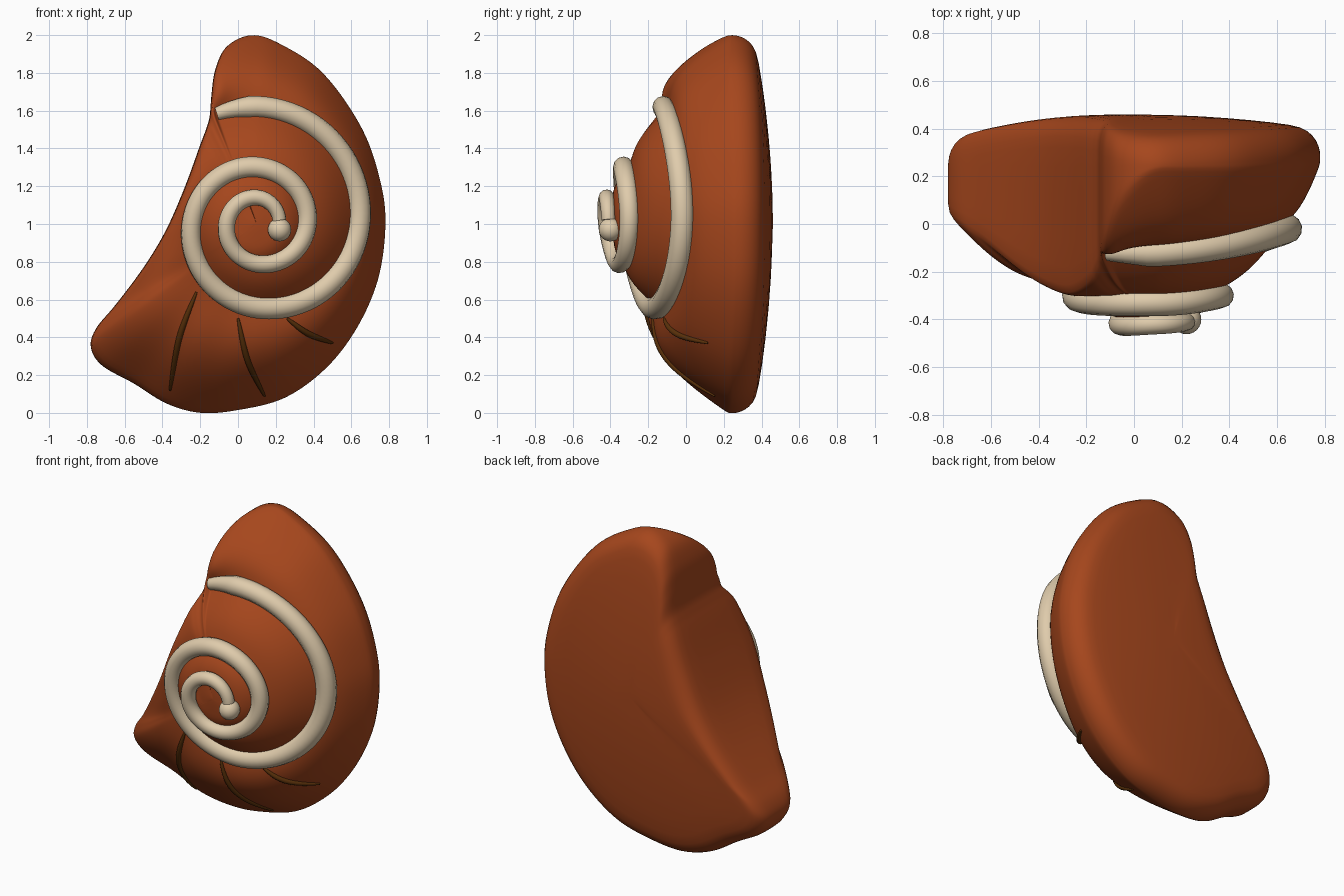
import bpy, bmesh, math
from mathutils import Vector
from mathutils.bvhtree import BVHTree

cube = bpy.data.objects.get("Cube")
if cube:
    bpy.data.objects.remove(cube, do_unlink=True)

CX, CZ = 0.1, 1.0  # axis of the spiral


def material(name, color):
    m = bpy.data.materials.new(name)
    m.use_nodes = True
    m.diffuse_color = (*color, 1)
    bsdf = m.node_tree.nodes["Principled BSDF"]
    bsdf.inputs["Base Color"].default_value = (*color, 1)
    bsdf.inputs["Roughness"].default_value = 0.7
    return m


rust = material("rust_shell", (0.38, 0.062, 0.012))
cream = material("cream_spiral", (0.74, 0.60, 0.41))
brown = material("dark_brown", (0.10, 0.03, 0.003))


def catmull(pts, steps, closed=False):
    """Smooth path through a few points."""
    pts = [Vector(p) for p in pts]
    n, out = len(pts), []
    for i in range(n if closed else n - 1):
        if closed:
            a, b, c, d = (pts[(i + k) % n] for k in (-1, 0, 1, 2))
        else:
            a, b, c, d = (pts[min(max(i + k, 0), n - 1)] for k in (-1, 0, 1, 2))
        for s in range(steps):
            t = s / steps
            out.append(0.5 * (2 * b + (c - a) * t + (2 * a - 5 * b + 4 * c - d) * t * t
                              + (3 * b - a - 3 * c + d) * t ** 3))
    if not closed:
        out.append(pts[-1])
    return out


# Spiral, one entry per quarter turn: distance from axis, depth, tube radius
QUARTERS = [(0.62, -0.12, 0.058), (0.54, -0.02, 0.062), (0.44, -0.18, 0.06),
            (0.345, -0.31, 0.053), (0.30, -0.33, 0.056), (0.265, -0.30, 0.052),
            (0.21, -0.36, 0.047), (0.16, -0.42, 0.045), (0.14, -0.42, 0.042),
            (0.12, -0.41, 0.036)]
FINE = 24
SPIRAL = catmull(QUARTERS, FINE)


def spiral(angle):
    f = min(max((90 - angle) / 90 * FINE, 0), len(SPIRAL) - 1.001)
    i = int(f)
    return SPIRAL[i].lerp(SPIRAL[i + 1], f - i)


# Shell outline, clockwise: x, z, depth of the front edge
OUTLINE = [(-.14, 1.69, -.11), (-.12, 1.82, -.04), (-.06, 1.94, .1), (.07, 2, .22),
           (.22, 1.955, .23), (.45, 1.8, .23), (.66, 1.5, .24), (.76, 1.2, .25),
           (.78, .97, .25), (.74, .7, .25), (.63, .45, .24), (.47, .24, .23),
           (.25, .08, .23), (0, .015, .22), (-.2, 0, .22), (-.38, .05, .18),
           (-.55, .155, .14), (-.72, .25, .09), (-.78, .35, .05), (-.75, .45, .02),
           (-.65, .57, -.05), (-.5, .77, -.18), (-.38, .97, -.26),
           (-.28, 1.2, -.29), (-.2, 1.42, -.24), (-.17, 1.5, -.19), (-.15, 1.57, -.13)]


def front_depth(angle, rim, rim_y):
    """Whorled front profile along one direction from the axis."""
    knots, whorl = [(0, -0.395)], 0.14
    outer = whorl
    for turn in (720, 360, 0):
        s = spiral(angle - turn)
        if knots[-1][0] + 0.01 < s[0] < rim - 0.02:
            knots.append((s[0], s[1] + 0.03))
            if turn == 0:
                outer = 0.10 + 0.16 * min(max((angle + 170) / 80, 0), 1)
    knots.append((rim, rim_y))

    def depth(r):
        for i in range(len(knots) - 1):
            (r0, y0), (r1, y1) = knots[i], knots[i + 1]
            if r <= r1 + 1e-6:
                t = (r - r0) / (r1 - r0)
                bulge = 0 if i == 0 else outer if i == len(knots) - 2 else whorl
                return y0 + (y1 - y0) * t - bulge * (r1 - r0) * math.sin(math.pi * t)
    return depth


def back_depth(x, z):
    """Gently domed back."""
    return 0.46 - 0.1 * (z - 1) ** 2 - 0.1 * x * x


def spoke(p):
    """Front centre to rim, round the back edge, to back centre."""
    dx, dz = p[0] - CX, p[1] - CZ
    rim, angle = math.hypot(dx, dz), math.degrees(math.atan2(dz, dx))

    def at(r, y=None, drop=0.0):
        x, z = CX + dx / rim * r, CZ + dz / rim * r
        return (x, back_depth(x, z) - drop if y is None else y, z)

    depth = front_depth(angle - 360 if angle > 111 else angle, rim, p[2])
    path = [at(rim * i / 40, depth(rim * i / 40)) for i in range(1, 41)]
    inset, fall = 0.11, 0.10
    edge = at(rim, drop=fall)[1]
    path += [at(rim, p[2] + (edge - p[2]) * k / 6) for k in range(1, 6)]
    for k in range(7):
        a = math.pi / 2 * k / 6
        path.append(at(rim - inset * (1 - math.cos(a)), drop=fall * (1 - math.sin(a))))
    return path + [at((rim - inset) * f) for f in (.85, .7, .5, .3, .15)]


# Shell body
bm = bmesh.new()
spokes = [[bm.verts.new(c) for c in spoke(p)] for p in catmull(OUTLINE, 8, True)]
front = bm.verts.new((CX, -0.395, CZ))
back = bm.verts.new((CX, back_depth(CX, CZ), CZ))
for i, b in enumerate(spokes):
    a = spokes[i - 1]
    bm.faces.new((front, a[0], b[0]))
    bm.faces.new((back, b[-1], a[-1]))
    for k in range(len(a) - 1):
        bm.faces.new((a[k], a[k + 1], b[k + 1], b[k]))
bmesh.ops.recalc_face_normals(bm, faces=bm.faces)
for f in bm.faces:
    f.smooth = True
tree = BVHTree.FromBMesh(bm)
mesh = bpy.data.meshes.new("shell_body")
bm.to_mesh(mesh)
bm.free()
body = bpy.data.objects.new("shell_body", mesh)
bpy.context.collection.objects.link(body)
mesh.materials.append(rust)
soften = body.modifiers.new("soften", "SMOOTH")
soften.factor, soften.iterations = 0.5, 8


def tube(name, points, radii, mat):
    cu = bpy.data.curves.new(name, "CURVE")
    cu.dimensions = "3D"
    cu.bevel_depth, cu.bevel_resolution, cu.use_fill_caps = 1.0, 4, True
    sp = cu.splines.new("POLY")
    sp.points.add(len(points) - 1)
    for q, p, r in zip(sp.points, points, radii):
        q.co, q.radius = (*p, 1), r
    sp.use_smooth = True
    cu.materials.append(mat)
    ob = bpy.data.objects.new(name, cu)
    bpy.context.collection.objects.link(ob)


# Spiral ridge, narrowing at its outer end
points, radii = [], []
for angle in range(110, -711, -4):
    r, y, w = spiral(angle)
    t = math.radians(angle)
    points.append((CX + r * math.cos(t), y, CZ + r * math.sin(t)))
    radii.append(w * min(1, 0.6 + (110 - angle) / 40))
tube("spiral_ridge", points, radii, cream)

# Ball at the inner end of the spiral
bpy.ops.mesh.primitive_uv_sphere_add(segments=24, ring_count=16, radius=0.062,
                                     location=(0.22, -0.40, 0.97))
ball = bpy.context.object
ball.name = "spiral_end_ball"
ball.data.materials.append(cream)
bpy.ops.object.shade_smooth()

# Dark growth lines laid on the lower front
LINES = [((-.22, .64), (-.31, .4), (-.36, .12)),
         ((0, .5), (.05, .28), (.14, .09)),
         ((.26, .5), (.37, .42), (.5, .37))]
for i, line in enumerate(LINES):
    points, radii = [], []
    path = catmull(line, 10)
    for k, p in enumerate(path):
        hit = tree.ray_cast(Vector((p[0], -2, p[1])), Vector((0, 1, 0)))[0]
        points.append((p[0], hit.y - 0.002, p[1]))
        radii.append(0.006 + 0.010 * math.sin(math.pi * k / (len(path) - 1)))
    tube("growth_line_%d" % (i + 1), points, radii, brown)
